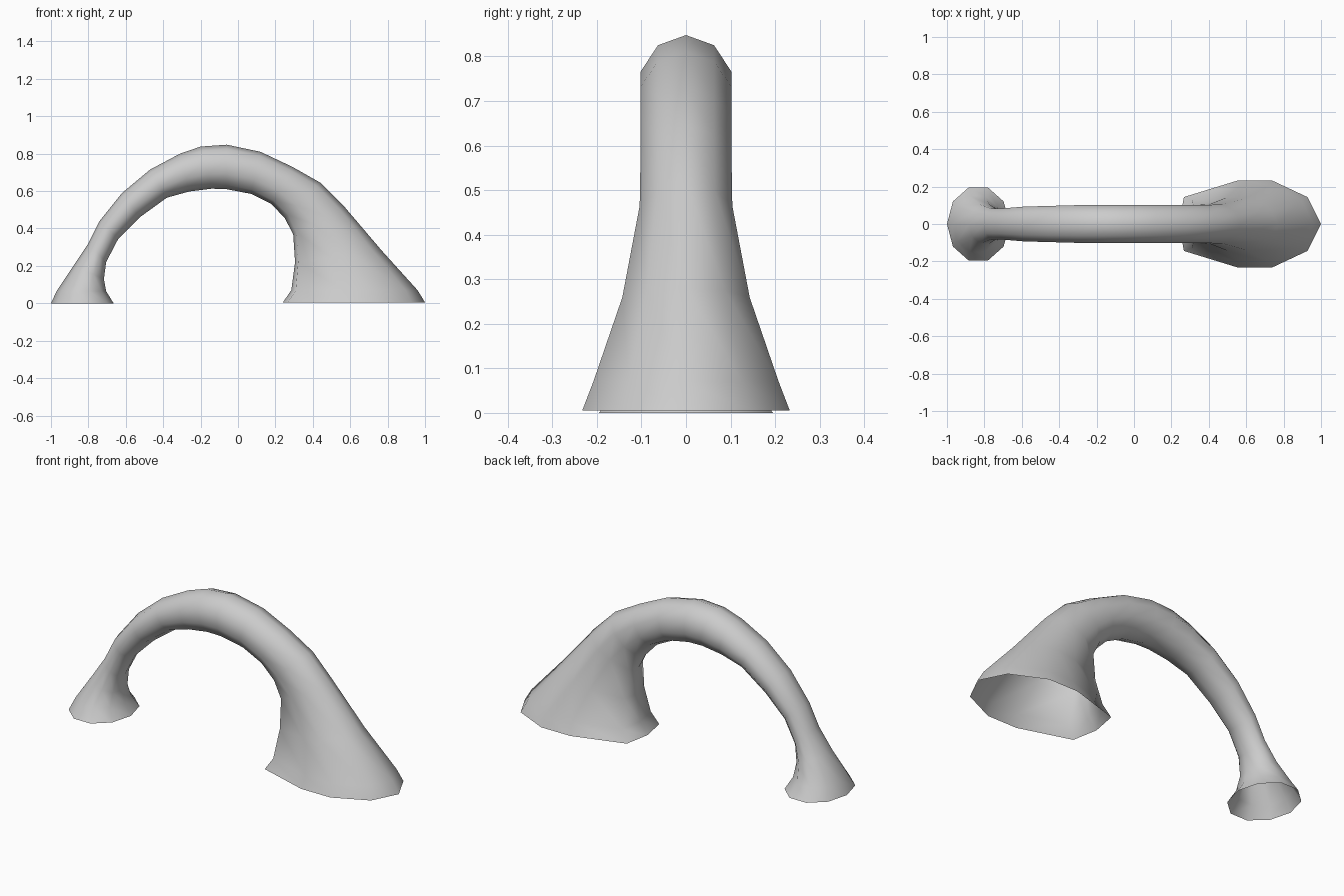
import bpy, bmesh
from math import sin, cos, pi

SIDES = 10

# Arch rings: outer x, outer z, inner x, inner z, half width in y
RINGS = [
    (-1.00, 0.00, -0.665, 0.00, 0.195),
    (-0.97, 0.065, -0.705, 0.065, 0.15),
    (-0.88, 0.20, -0.717, 0.13, 0.105),
    (-0.80, 0.32, -0.705, 0.22, 0.083),
    (-0.74, 0.44, -0.64, 0.345, 0.083),
    (-0.62, 0.59, -0.525, 0.46, 0.093),
    (-0.47, 0.715, -0.38, 0.565, 0.097),
    (-0.31, 0.80, -0.26, 0.598, 0.101),
    (-0.20, 0.838, -0.14, 0.613, 0.102),
    (-0.06, 0.848, -0.06, 0.61, 0.102),
    (0.12, 0.81, 0.07, 0.585, 0.102),
    (0.29, 0.73, 0.18, 0.53, 0.102),
    (0.44, 0.645, 0.25, 0.455, 0.102),
    (0.57, 0.515, 0.295, 0.37, 0.104),
    (0.77, 0.28, 0.305, 0.22, 0.143),
    (0.96, 0.07, 0.285, 0.07, 0.208),
    (1.00, 0.005, 0.24, 0.005, 0.233),
]

# Loft ten-sided rings into an open-ended tube
bm = bmesh.new()
loops = []
for i, (ox, oz, ix, iz, hw) in enumerate(RINGS):
    skew = max(0.0, min(1.0, (i - 12) / 2))   # wide foot has a blunter inner side
    loop = []
    for j in range(SIDES):
        a = 2 * pi * j / SIDES
        t = 0.5 + 0.5 * cos(a)
        if j in (4, 6):
            t -= 0.06 * skew
        elif j in (3, 7):
            t += 0.07 * skew
        y = hw * sin(a) / sin(0.4 * pi)
        loop.append(bm.verts.new((ix + (ox - ix) * t, y, iz + (oz - iz) * t)))
    loops.append(loop)
for p, q in zip(loops, loops[1:]):
    for j in range(SIDES):
        k = (j + 1) % SIDES
        bm.faces.new((p[j], p[k], q[k], q[j]))
for f in bm.faces:
    f.smooth = True
bmesh.ops.recalc_face_normals(bm, faces=bm.faces)

# Make sure the top of the arch faces outward
top = max(bm.faces, key=lambda f: f.calc_center_median().z)
if top.normal.z < 0:
    bmesh.ops.reverse_faces(bm, faces=bm.faces)

mesh = bpy.data.meshes.new("rock_arch")
bm.to_mesh(mesh)
bm.free()
arch = bpy.data.objects.new("rock_arch", mesh)
bpy.context.collection.objects.link(arch)
